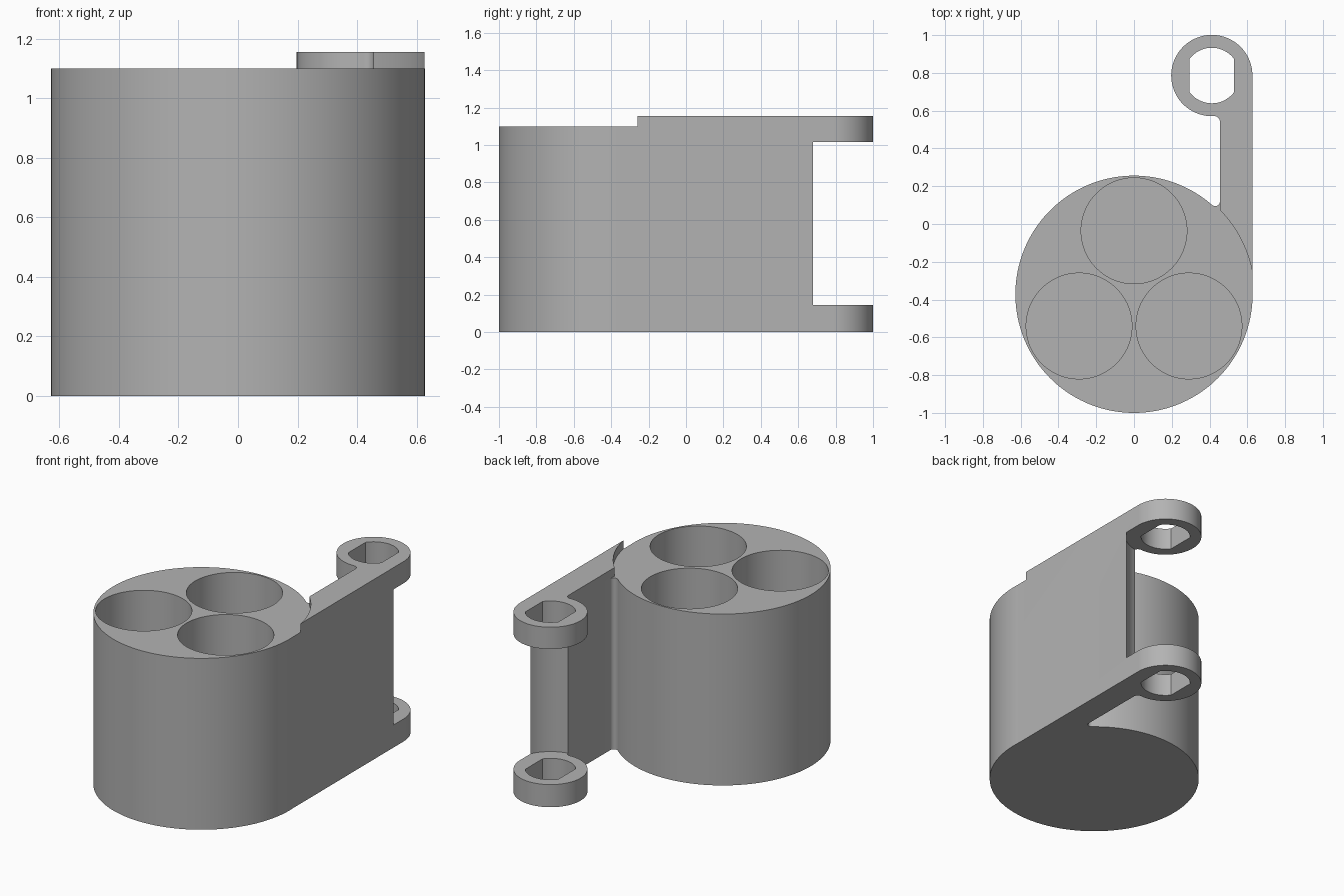
import bpy, bmesh, math

if "Cube" in bpy.data.objects:
    bpy.data.objects.remove(bpy.data.objects["Cube"], do_unlink=True)

grey = bpy.data.materials.new("plain grey")
grey.use_nodes = True
grey.diffuse_color = (0.45, 0.45, 0.45, 1)
grey.node_tree.nodes["Principled BSDF"].inputs["Base Color"].default_value = (0.45, 0.45, 0.45, 1)

HEIGHT, TOP = 1.10, 1.155
BODY = (0, -0.372)
LUG = (0.412, 0.786)
R_BODY, R_LUG = 0.628, 0.215
ARM_IN, ARM_OUT = 0.455, 0.627


def arc(centre, r, start, end, steps):
    """Points along an arc, angles in degrees."""
    angles = [math.radians(start + (end - start) * i / steps) for i in range(steps + 1)]
    return [(centre[0] + r * math.cos(a), centre[1] + r * math.sin(a)) for a in angles]


def circle(centre, r, n=96):
    return arc(centre, r, 0, 360, n)[:-1]


def prism(name, outline, z0, z1):
    """Upright solid with the given plan outline."""
    bm = bmesh.new()
    base = bm.faces.new([bm.verts.new((x, y, z0)) for x, y in outline])
    top = bmesh.ops.extrude_face_region(bm, geom=[base])["geom"]
    for v in top:
        if isinstance(v, bmesh.types.BMVert):
            v.co.z = z1
    bmesh.ops.recalc_face_normals(bm, faces=bm.faces)
    mesh = bpy.data.meshes.new(name)
    bm.to_mesh(mesh)
    bm.free()
    mesh.materials.append(grey)
    obj = bpy.data.objects.new(name, mesh)
    bpy.context.collection.objects.link(obj)
    return obj


def combine(target, tool, operation):
    """Apply a boolean and discard the tool."""
    mod = target.modifiers.new(operation.title(), 'BOOLEAN')
    mod.operation, mod.object, mod.solver = operation, tool, 'EXACT'
    bpy.context.view_layer.objects.active = target
    bpy.ops.object.modifier_apply(modifier=mod.name)
    bpy.data.objects.remove(tool, do_unlink=True)


# Arm with the two lugs, first as one full-height piece
holder = prism("tube_holder", [(ARM_IN, BODY[1]), (ARM_OUT, BODY[1]),
                               (ARM_OUT, LUG[1]), (ARM_IN, LUG[1])], 0, TOP)
combine(holder, prism("lug_column", circle(LUG, R_LUG), 0, TOP), 'UNION')

# Rounded inner corner where arm meets lug
r = 0.03
cx = ARM_IN - r
cy = LUG[1] - math.sqrt((R_LUG + r) ** 2 - (cx - LUG[0]) ** 2)
end = math.degrees(math.atan2(LUG[1] - cy, LUG[0] - cx))
outline = arc((cx, cy), r, 0, end, 10) + [(0.42, 0.6), (0.47, 0.6), (0.47, cy)]
combine(holder, prism("lug_fillet", outline, 0, TOP), 'UNION')

# Open space between the upper and lower lugs
combine(holder, prism("lug_gap", circle(LUG, 0.24), 0.145, 1.015), 'DIFFERENCE')

# Round bore with two flat sides through both lugs
half = math.degrees(math.asin(0.118 / 0.147))
bore = arc(LUG, 0.147, 90 - half, 90 + half, 20) + arc(LUG, 0.147, 270 - half, 270 + half, 20)
combine(holder, prism("lug_bore", bore, -0.1, TOP + 0.1), 'DIFFERENCE')

# The raised top of the arm stops just outside the body
combine(holder, prism("arm_step", circle(BODY, 0.637, 160), HEIGHT, TOP + 0.1), 'DIFFERENCE')

# Round body
combine(holder, prism("body", circle(BODY, R_BODY, 160), 0, HEIGHT), 'UNION')

# Rounded groove where arm meets body
r = 0.025
cx = ARM_IN - r
cy = BODY[1] + math.sqrt((R_BODY + r) ** 2 - cx ** 2)
end = math.degrees(math.atan2(BODY[1] - cy, -cx))
outline = arc((cx, cy), r, 0, end, 10) + [(0.4, 0), (0.47, 0), (0.47, cy)]
combine(holder, prism("body_fillet", outline, 0, HEIGHT), 'UNION')

# Three deep round pockets, closed at the bottom
for angle in (90, 210, 330):
    a = math.radians(angle)
    centre = (0.336 * math.cos(a), BODY[1] + 0.336 * math.sin(a))
    combine(holder, prism("pocket", circle(centre, 0.28), 0.057, HEIGHT + 0.2), 'DIFFERENCE')

# Smooth curved walls, sharp rims
bpy.ops.object.select_all(action='DESELECT')
holder.select_set(True)
bpy.context.view_layer.objects.active = holder
bpy.ops.object.shade_smooth_by_angle(angle=math.radians(30))
